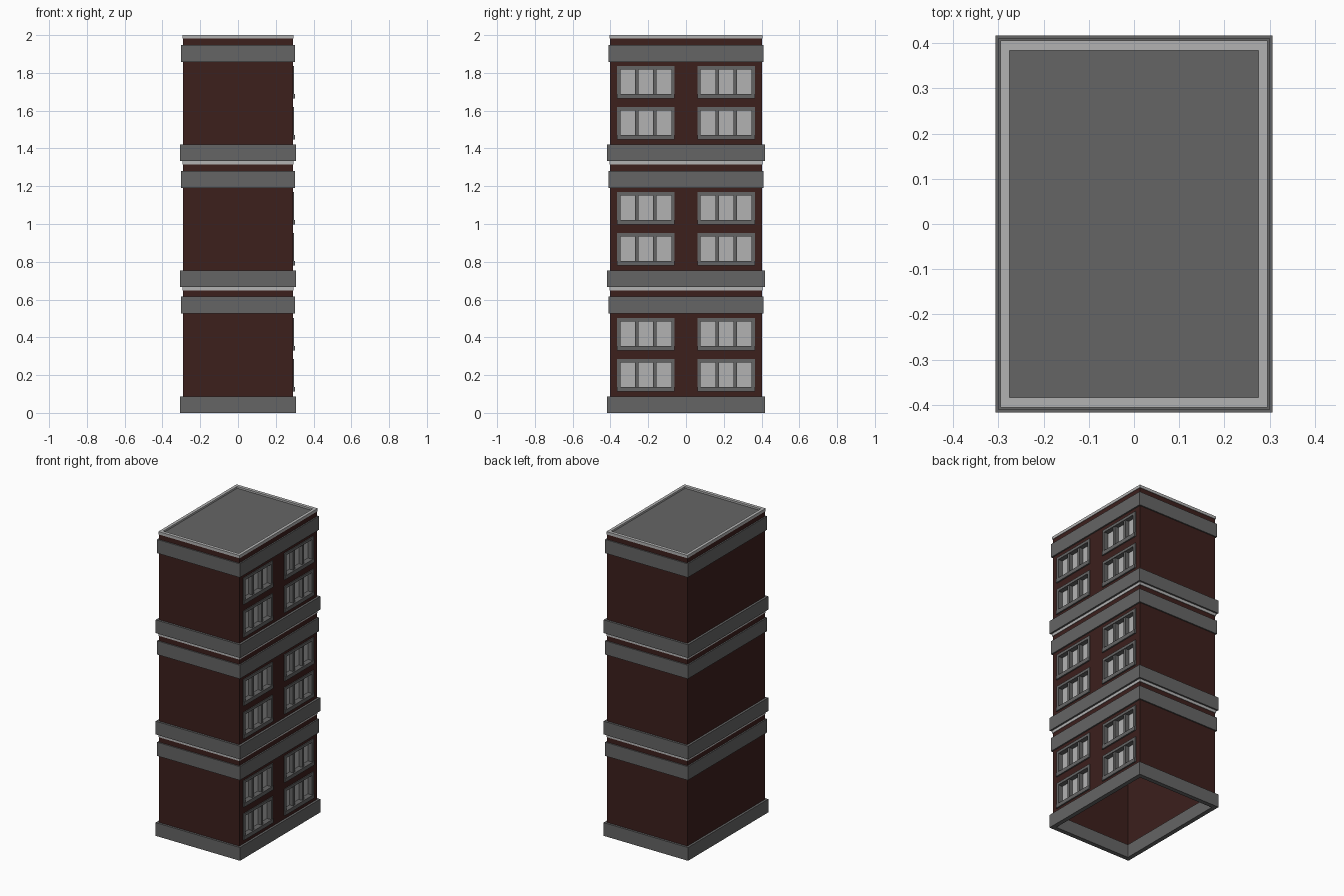
import bpy, bmesh

if "Cube" in bpy.data.objects:
    bpy.data.objects.remove(bpy.data.objects["Cube"])

H = 2 / 3            # height of one storey block
WX, WY = 0.292, 0.403  # half sizes of the brick walls


def material(name, rgb):
    m = bpy.data.materials.new(name)
    m.diffuse_color = (*rgb, 1)
    m.use_nodes = True
    m.node_tree.nodes["Principled BSDF"].inputs["Base Color"].default_value = m.diffuse_color
    return m


BRICK = material("brick", (0.045, 0.014, 0.012))
STONE = material("stone", (0.13, 0.13, 0.13))
PALE = material("pale", (0.45, 0.45, 0.45))


def finish(name, bm, mat):
    bmesh.ops.remove_doubles(bm, verts=bm.verts, dist=1e-5)
    me = bpy.data.meshes.new(name)
    bm.to_mesh(me)
    bm.free()
    me.materials.append(mat)
    ob = bpy.data.objects.new(name, me)
    bpy.context.collection.objects.link(ob)
    return ob


def quad(bm, *pts):
    return bm.faces.new([bm.verts.new(p) for p in pts])


def box(bm, x0, x1, y0, y1, z0, z1):
    v = bmesh.ops.create_cube(bm, size=1)["verts"]
    for p in v:
        p.co = (x1 if p.co.x > 0 else x0, y1 if p.co.y > 0 else y0, z1 if p.co.z > 0 else z0)


def ring(name, hx, hy, ix, iy, z0, z1, mat):
    """Rectangular band with a hollow middle."""
    bm = bmesh.new()
    o = [(-hx, -hy), (hx, -hy), (hx, hy), (-hx, hy)]
    n = [(-ix, -iy), (ix, -iy), (ix, iy), (-ix, iy)]
    for i in range(4):
        j = (i + 1) % 4
        a, b, c, d = o[i], o[j], n[j], n[i]
        quad(bm, (*a, z0), (*b, z0), (*b, z1), (*a, z1))
        quad(bm, (*a, z1), (*b, z1), (*c, z1), (*d, z1))
        quad(bm, (*d, z1), (*c, z1), (*c, z0), (*d, z0))
        quad(bm, (*d, z0), (*c, z0), (*b, z0), (*a, z0))
    return finish(name, bm, mat)


# window layout on the right wall of each block
WIN_Y = [(-0.365, -0.06), (0.06, 0.365)]
WIN_Z = [(0.113, 0.285), (0.33, 0.502)]
BACK, FRONT = 0.262, 0.297

for k in range(3):
    b = k * H
    # brick walls, the right one with window openings
    bm = bmesh.new()
    z0, z1 = b + 0.08, b + 0.655
    for p, q in (((-WX, -WY), (WX, -WY)), ((WX, WY), (-WX, WY)), ((-WX, WY), (-WX, -WY))):
        quad(bm, (*p, z0), (*q, z0), (*q, z1), (*p, z1))
    ys = [-WY, *WIN_Y[0], *WIN_Y[1], WY]
    zs = [z0] + [b + z for w in WIN_Z for z in w] + [z1]
    for i in range(5):
        for j in range(5):
            if not (i % 2 and j % 2):
                quad(bm, (WX, ys[i], zs[j]), (WX, ys[i + 1], zs[j]),
                     (WX, ys[i + 1], zs[j + 1]), (WX, ys[i], zs[j + 1]))
    finish(f"brick_walls_{k}", bm, BRICK)

    # stone bands and pale parapet cap
    ring(f"base_band_{k}", 0.307, 0.417, 0.278, 0.388, b, b + 0.087, STONE)
    ring(f"upper_band_{k}", 0.301, 0.411, 0.29, 0.401, b + 0.525, b + 0.615, STONE)
    ring(f"parapet_cap_{k}", 0.295, 0.406, 0.275, 0.384, b + 0.648, b + H, PALE)

    # flat roof inside the parapet
    bm = bmesh.new()
    z = b + 0.655
    quad(bm, (-0.28, -0.39, z), (0.28, -0.39, z), (0.28, 0.39, z), (-0.28, 0.39, z))
    finish(f"roof_{k}", bm, STONE)

    # windows: frame, two mullions, projecting sill and recessed panes
    frame, glass = bmesh.new(), bmesh.new()
    for y0, y1 in WIN_Y:
        for lo, hi in WIN_Z:
            lo, hi = lo + b, hi + b
            t = 0.018
            box(frame, BACK, FRONT, y0, y0 + t, lo, hi)
            box(frame, BACK, FRONT, y1 - t, y1, lo, hi)
            box(frame, BACK, FRONT, y0 + t, y1 - t, hi - t, hi)
            box(frame, BACK, FRONT + 0.004, y0, y1, lo, lo + 0.025)
            step = (y1 - y0 - t) / 3
            for m in (1, 2):
                y = y0 + t / 2 + m * step
                box(frame, BACK, FRONT - 0.005, y - 0.009, y + 0.009, lo + 0.025, hi - t)
            x = BACK + 0.004
            quad(glass, (x, y0, lo), (x, y1, lo), (x, y1, hi), (x, y0, hi))
    fr = bmesh.new()
    me = bpy.data.meshes.new(f"window_frames_{k}")
    frame.to_mesh(me)
    frame.free()
    fr.free()
    me.materials.append(STONE)
    bpy.context.collection.objects.link(bpy.data.objects.new(f"window_frames_{k}", me))
    finish(f"window_panes_{k}", glass, PALE)
